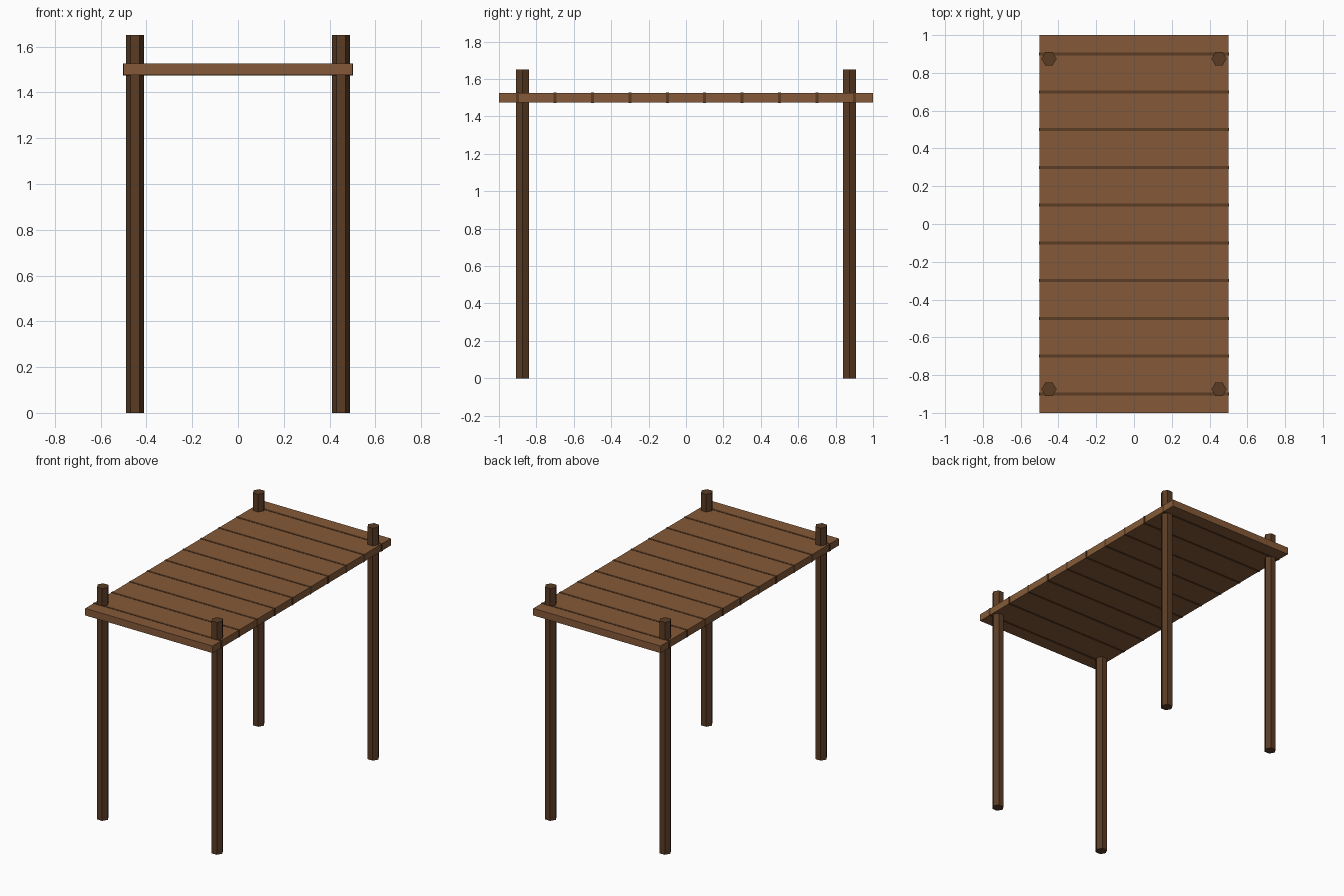
import bpy
import math

if "Cube" in bpy.data.objects:
    bpy.data.objects.remove(bpy.data.objects["Cube"])


def material(name, rgb):
    m = bpy.data.materials.new(name)
    m.diffuse_color = (*rgb, 1.0)
    m.use_nodes = True
    m.node_tree.nodes["Principled BSDF"].inputs["Base Color"].default_value = m.diffuse_color
    return m


plank_brown = material("plank_brown", (0.235, 0.102, 0.040))
dark_brown = material("dark_brown", (0.102, 0.045, 0.018))


def finish(obj, name, mat):
    obj.name = name
    obj.data.materials.append(mat)


def box(name, center, size, mat):
    bpy.ops.mesh.primitive_cube_add(size=1, location=center)
    obj = bpy.context.object
    obj.scale = size
    bpy.ops.object.transform_apply(location=False, rotation=False, scale=True)
    finish(obj, name, mat)


DECK_Z = 1.5

# Flat deck slab
box("deck", (0, 0, DECK_Z), (1.0, 2.0, 0.05), plank_brown)

# Dark seams between planks, slightly proud on every side
for i in range(10):
    box("plank_seam", (0, -0.9 + 0.2 * i, DECK_Z), (1.004, 0.016, 0.054), dark_brown)

# Hexagonal corner posts, rising through the deck
for x in (-0.45, 0.45):
    for y in (-0.875, 0.875):
        bpy.ops.mesh.primitive_cylinder_add(
            vertices=6, radius=0.04, depth=1.65,
            location=(x, y, 0.825), rotation=(0, 0, math.radians(30)))
        finish(bpy.context.object, "corner_post", dark_brown)
